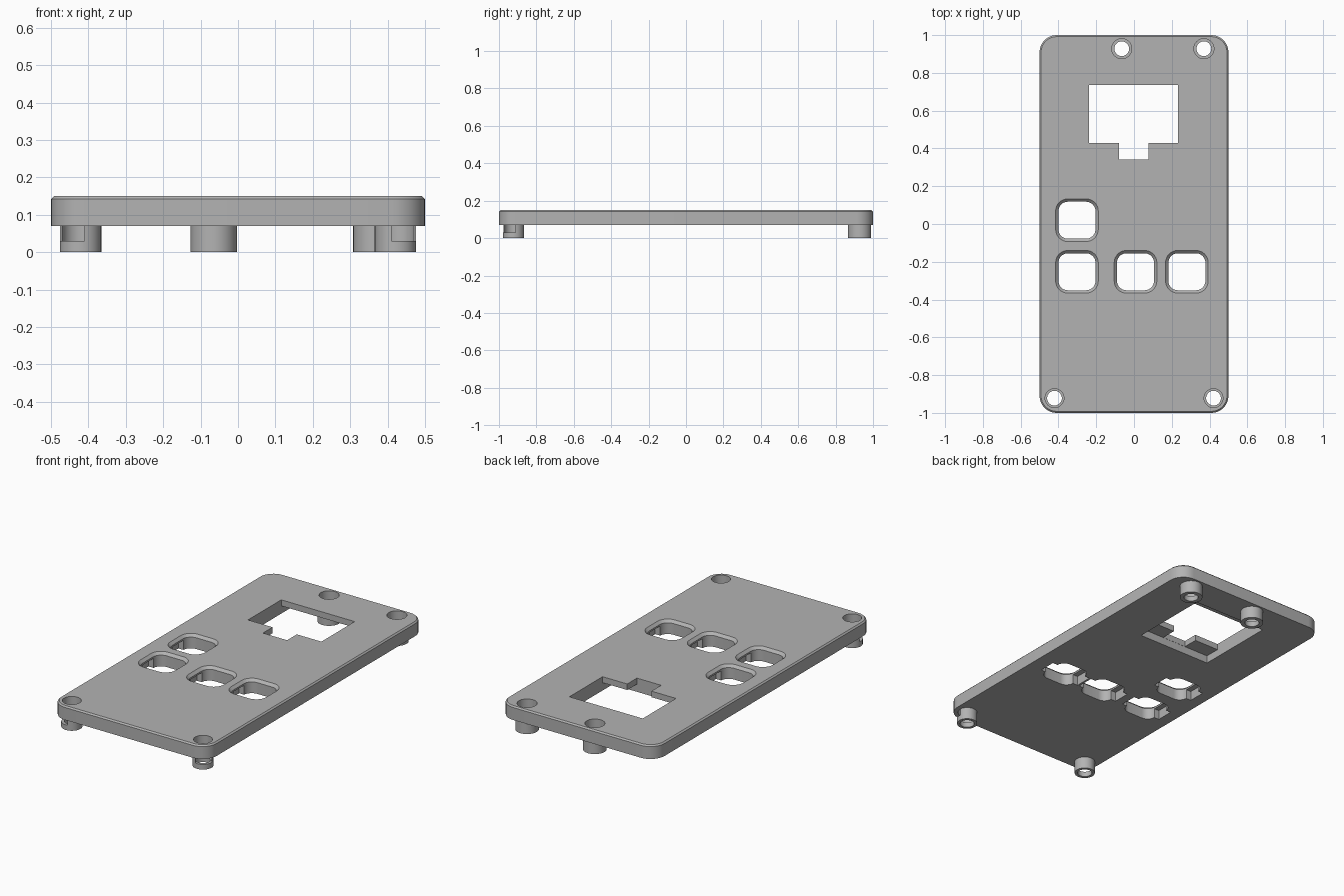
import bpy, bmesh, math

if "Cube" in bpy.data.objects:
    bpy.data.objects.remove(bpy.data.objects["Cube"])

BOTTOM, TOP = 0.07, 0.15
gray = bpy.data.materials.new("plain gray")
gray.diffuse_color = (0.45, 0.45, 0.45, 1)
gray.use_nodes = True
gray.node_tree.nodes["Principled BSDF"].inputs["Base Color"].default_value = gray.diffuse_color


def rounded(hx, hy, r, cx=0, cy=0, n=8):
    """Outline of a rounded rectangle with half sizes hx, hy."""
    pts = []
    for k, (sx, sy) in enumerate([(1, 1), (-1, 1), (-1, -1), (1, -1)]):
        for i in range(n + 1):
            a = math.pi / 2 * (k + i / n)
            pts.append((cx + sx * (hx - r) + r * math.cos(a),
                        cy + sy * (hy - r) + r * math.sin(a)))
    return pts


def circle(r, cx, cy, n=40):
    return [(cx + r * math.cos(2 * math.pi * i / n),
             cy + r * math.sin(2 * math.pi * i / n)) for i in range(n)]


def rect(x0, x1, y0, y1):
    return [(x0, y0), (x1, y0), (x1, y1), (x0, y1)]


def loft(name, *levels):
    """Closed solid through (outline, height) levels from low to high."""
    bm = bmesh.new()
    rings = [[bm.verts.new((x, y, z)) for x, y in pts] for pts, z in levels]
    bm.faces.new(rings[0][::-1])
    bm.faces.new(rings[-1])
    for a, b in zip(rings, rings[1:]):
        for i in range(len(a)):
            j = (i + 1) % len(a)
            bm.faces.new((a[i], a[j], b[j], b[i]))
    me = bpy.data.meshes.new(name)
    bm.to_mesh(me)
    bm.free()
    ob = bpy.data.objects.new(name, me)
    bpy.context.collection.objects.link(ob)
    return ob


def combine(ob, tool, operation):
    """Apply one boolean and remove its helper."""
    m = ob.modifiers.new("bool", 'BOOLEAN')
    m.object, m.operation, m.solver = tool, operation, 'EXACT'
    deps = bpy.context.evaluated_depsgraph_get()
    me = bpy.data.meshes.new_from_object(ob.evaluated_get(deps))
    ob.modifiers.clear()
    ob.data = me
    bpy.data.objects.remove(tool)


def cut(ob, *levels):
    combine(ob, loft("cutter", *levels), 'DIFFERENCE')


# Cover plate with a small chamfer round the top
c = 0.008
cover = loft("cover_plate",
             (rounded(0.5, 1.0, 0.09), BOTTOM),
             (rounded(0.5, 1.0, 0.09), TOP - c),
             (rounded(0.5 - c, 1.0 - c, 0.09 - c), TOP))

# Display window: wide pocket below, T-shaped opening above
cut(cover, (rect(-0.237, 0.234, 0.34, 0.815), 0.0), (rect(-0.237, 0.234, 0.34, 0.815), 0.115))
window = [(-0.237, 0.43), (-0.079, 0.43), (-0.079, 0.341), (0.076, 0.341),
          (0.076, 0.43), (0.234, 0.43), (0.234, 0.735), (-0.237, 0.735)]
cut(cover, (window, 0.1), (window, 0.2))

# Button holes with chamfered rims and side slots underneath
for x, y in [(-0.302, 0.02), (-0.302, -0.253), (0.008, -0.253), (0.28, -0.253)]:
    hole = rounded(0.098, 0.098, 0.05, x, y)
    cut(cover, (hole, 0.0), (hole, TOP - 0.015),
        (rounded(0.113, 0.113, 0.065, x, y), TOP),
        (rounded(0.113, 0.113, 0.065, x, y), TOP + 0.05))
    slot = rect(x - 0.13, x + 0.13, y - 0.05, y + 0.05)
    cut(cover, (slot, 0.0), (slot, 0.125))

# Screw posts: radius and counterbore radius differ front to back
posts = [(-0.065, 0.928, 0.062, 0.053), (0.37, 0.928, 0.062, 0.053),
         (-0.421, -0.922, 0.0555, 0.05), (0.421, -0.922, 0.0555, 0.05)]
for x, y, r, bore in posts:
    post = loft("post", (circle(r, x, y), 0), (circle(r, x, y), 0.1))
    if y < 0:
        # Outer quarter of each front post is relieved under the plate
        s = 1 if x > 0 else -1
        a, b = sorted((s * 0.41, s * 0.55))
        notch = rect(a, b, -1.1, -0.912)
        cut(post, (notch, 0.03), (notch, BOTTOM))
    combine(cover, post, 'UNION')
for x, y, r, bore in posts:
    cut(cover, (circle(bore, x, y), 0.03), (circle(bore, x, y), 0.3))
    cut(cover, (circle(0.039, x, y), -0.1), (circle(0.039, x, y), 0.05))

cover.data.materials.clear()
cover.data.materials.append(gray)
for p in cover.data.polygons:
    p.material_index = 0
bpy.context.view_layer.objects.active = cover
cover.select_set(True)
bpy.ops.object.shade_smooth_by_angle(angle=math.radians(30))
